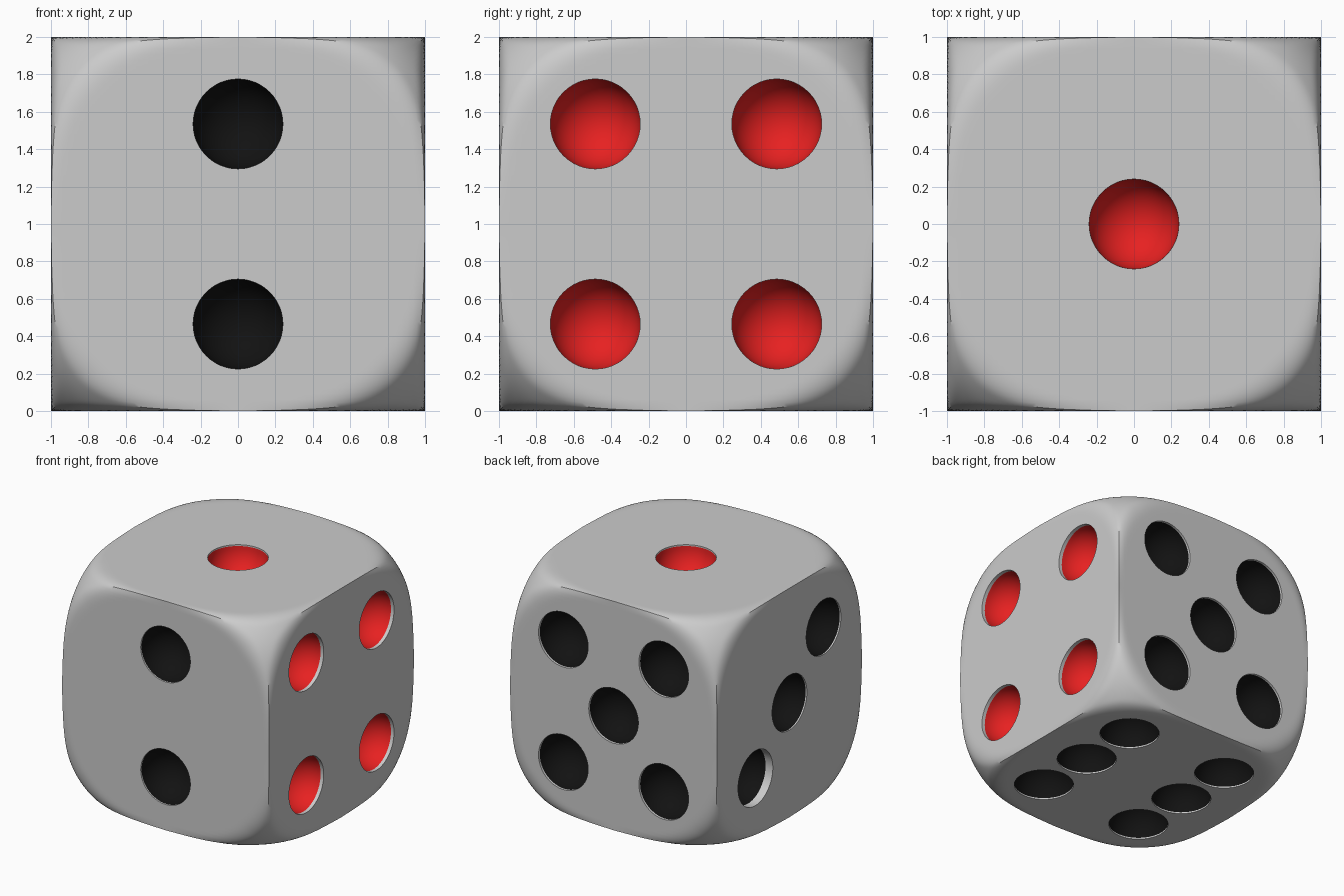
import bpy, bmesh
from mathutils import Vector, Matrix

if "Cube" in bpy.data.objects:
    bpy.data.objects.remove(bpy.data.objects["Cube"])

R = 0.24      # pip radius
P = 3.2       # roundness of the corners
SEG = 48


def add_object(name, bm, colour=None):
    me = bpy.data.meshes.new(name)
    bm.to_mesh(me)
    bm.free()
    ob = bpy.data.objects.new(name, me)
    ob.location.z = 1
    bpy.context.collection.objects.link(ob)
    if colour:
        mat = bpy.data.materials.new(name + "_paint")
        mat.diffuse_color = (*colour, 1)
        mat.use_nodes = True
        mat.node_tree.nodes["Principled BSDF"].inputs["Base Color"].default_value = mat.diffuse_color
        me.materials.append(mat)
    return ob


def smooth(ob):
    bpy.ops.object.select_all(action='DESELECT')
    ob.select_set(True)
    bpy.context.view_layer.objects.active = ob
    bpy.ops.object.shade_smooth_by_angle()


# pips per face: outward normal, rim depth, colour, list of centres
def face_point(n, a, b):
    """a, b fill the two axes other than the normal's, in x, y, z order."""
    c = [a, b]
    return Vector([k if k else c.pop(0) for k in n])


S = (-1, 1)
faces = [
    ((0, 0, 1), 0.012, 'red', [(0, 0)]),
    ((0, -1, 0), 0.012, 'black', [(0, 0.535 * s) for s in S]),
    ((-1, 0, 0), 0.012, 'black', [(0, 0), (-0.47, 0.48)]),
    ((-1, 0, 0), 0.07, 'black', [(0.47, -0.48)]),
    ((1, 0, 0), 0.03, 'red', [(0.485 * s, 0.535 * t) for s in S for t in S]),
    ((0, 1, 0), 0.018, 'black', [(0, 0)] + [(0.485 * s, 0.535 * t) for s in S for t in S]),
    ((0, 0, -1), 0.012, 'black', [(0.5 * s, 0.54 * t) for s in S for t in (-1, 0, 1)]),
]
pips = [(Vector(n), rim, col, face_point(n, *c)) for n, rim, col, cs in faces for c in cs]

# body: cube whose corners are trimmed by a super-sphere touching the mid-edges
bm = bmesh.new()
bmesh.ops.create_cube(bm, size=2)
bmesh.ops.subdivide_edges(bm, edges=bm.edges[:], cuts=63, use_grid_fill=True)
for v in bm.verts:
    s = (2 / sum(abs(c) ** P for c in v.co)) ** (1 / P)
    k = 0.06 * min(abs(c) for c in v.co) + 1e-6     # soft blend width
    h = max(k - abs(1 - s), 0) / k
    v.co *= min(1, s) - h * h * k / 4
body = add_object("die_body", bm)

# cutter and coloured bowls
cut = bmesh.new()
bowls = {'red': bmesh.new(), 'black': bmesh.new()}
for n, rim, col, c in pips:
    turn = n.to_track_quat('Z', 'Y').to_matrix().to_4x4()
    length = rim + 0.1
    bmesh.ops.create_cone(cut, cap_ends=True, segments=SEG, radius1=R, radius2=R, depth=length,
                          matrix=Matrix.Translation(c + n * (0.1 - rim) / 2) @ turn)
    b = bowls[col]
    new = bmesh.ops.create_uvsphere(b, u_segments=SEG, v_segments=24, radius=R,
                                    matrix=Matrix.Translation(c - n * rim) @ turn)['verts']
    upper = [v for v in new if (v.co - c).dot(n) + rim > 1e-4]
    bmesh.ops.delete(b, geom=upper, context='VERTS')
cutter = add_object("pip_cutter", cut)
mod = body.modifiers.new("holes", 'BOOLEAN')
mod.operation = 'DIFFERENCE'
mod.solver = 'EXACT'
mod.object = cutter
bpy.context.view_layer.objects.active = body
bpy.ops.object.modifier_apply(modifier=mod.name)
bpy.data.objects.remove(cutter)

# open the hole floors so the bowls show
bm = bmesh.new()
bm.from_mesh(body.data)
floors = [f for f in bm.faces if any(
    all(abs((v.co - c).dot(n) + rim) < 1e-3 and (v.co - c).length < R + 0.03 for v in f.verts)
    for n, rim, col, c in pips)]
bmesh.ops.delete(bm, geom=floors, context='FACES')
bm.to_mesh(body.data)
bm.free()
smooth(body)

colours = {'red': (0.8, 0.015, 0.015), 'black': (0.006, 0.006, 0.006)}
for col, b in bowls.items():
    bmesh.ops.reverse_faces(b, faces=b.faces[:])
    smooth(add_object(col + "_pips", b, colours[col]))
